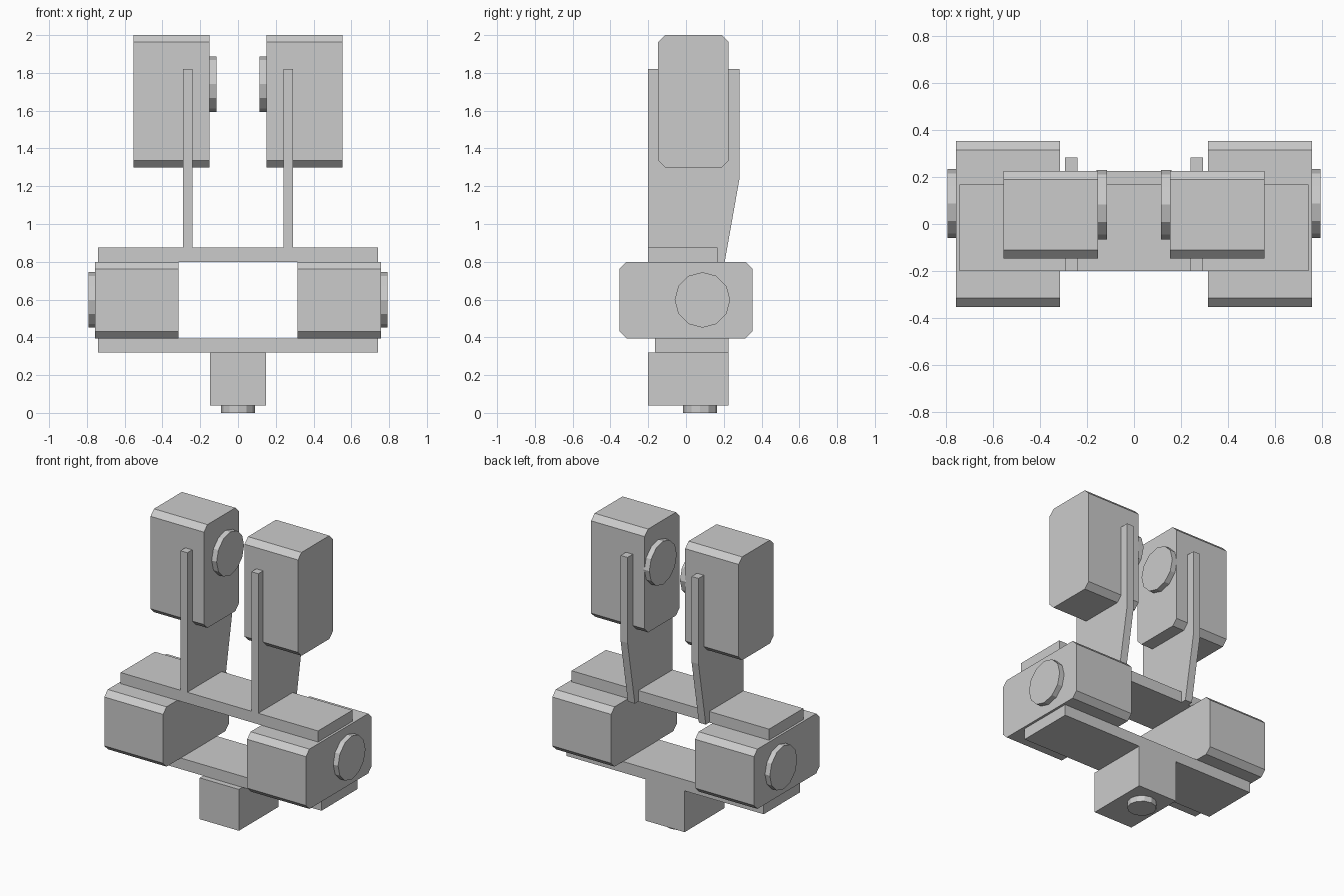
import bpy, bmesh, math
from mathutils import Matrix, Vector

cube = bpy.data.objects.get("Cube")
if cube:
    bpy.data.objects.remove(cube, do_unlink=True)

grey = bpy.data.materials.new("plain grey")
grey.use_nodes = True
COLOUR = (0.6, 0.6, 0.6, 1)
grey.diffuse_color = COLOUR
grey.node_tree.nodes["Principled BSDF"].inputs["Base Color"].default_value = COLOUR


def finish(name, bm):
    bmesh.ops.recalc_face_normals(bm, faces=bm.faces)
    mesh = bpy.data.meshes.new(name)
    bm.to_mesh(mesh)
    bm.free()
    mesh.materials.append(grey)
    bpy.context.collection.objects.link(bpy.data.objects.new(name, mesh))


def prism(name, profile, x0, x1):
    """Extrude a (y, z) outline along x."""
    bm = bmesh.new()
    face = bm.faces.new([bm.verts.new((x0, y, z)) for y, z in profile])
    out = bmesh.ops.extrude_face_region(bm, geom=[face])
    verts = [v for v in out["geom"] if isinstance(v, bmesh.types.BMVert)]
    bmesh.ops.translate(bm, verts=verts, vec=(x1 - x0, 0, 0))
    finish(name, bm)


def block(name, x0, x1, y0, y1, z0, z1, c=0):
    """Box with optional chamfers along its x edges."""
    if c:
        outline = [(y0 + c, z0), (y1 - c, z0), (y1, z0 + c), (y1, z1 - c),
                   (y1 - c, z1), (y0 + c, z1), (y0, z1 - c), (y0, z0 + c)]
    else:
        outline = [(y0, z0), (y1, z0), (y1, z1), (y0, z1)]
    prism(name, outline, x0, x1)


def disc(name, centre, radius, depth, along_x=True):
    bm = bmesh.new()
    turn = Matrix.Rotation(math.pi / 2, 4, "Y") if along_x else Matrix()
    bmesh.ops.create_cone(bm, cap_ends=True, segments=12, radius1=radius,
                          radius2=radius, depth=depth,
                          matrix=Matrix.Translation(Vector(centre)) @ turn)
    finish(name, bm)


# Central frame and base
disc("base_shaft", (0, 0.075, 0.022), 0.09, 0.044, along_x=False)
block("base_block", -0.147, 0.147, -0.2, 0.225, 0.04, 0.32)
block("lower_plate", -0.74, 0.74, -0.163, 0.225, 0.32, 0.395)
block("upper_plate", -0.74, 0.74, -0.2, 0.168, 0.8, 0.875)

# Paired motors, discs and arms
arm = [(-0.2, 0.8), (0.205, 0.8), (0.283, 1.24), (0.283, 1.82), (-0.2, 1.82)]
for side, s in (("left", 1), ("right", -1)):
    block(side + "_lower_motor", s * 0.315, s * 0.756, -0.352, 0.352, 0.395, 0.8, 0.037)
    disc(side + "_lower_disc", (s * 0.77, 0.087, 0.598), 0.147, 0.044)
    prism(side + "_arm", arm, s * 0.24, s * 0.292)
    block(side + "_upper_motor", s * 0.152, s * 0.553, -0.147, 0.226, 1.3, 2.0, 0.037)
    disc(side + "_upper_disc", (s * 0.137, 0.082, 1.74), 0.147, 0.044)
